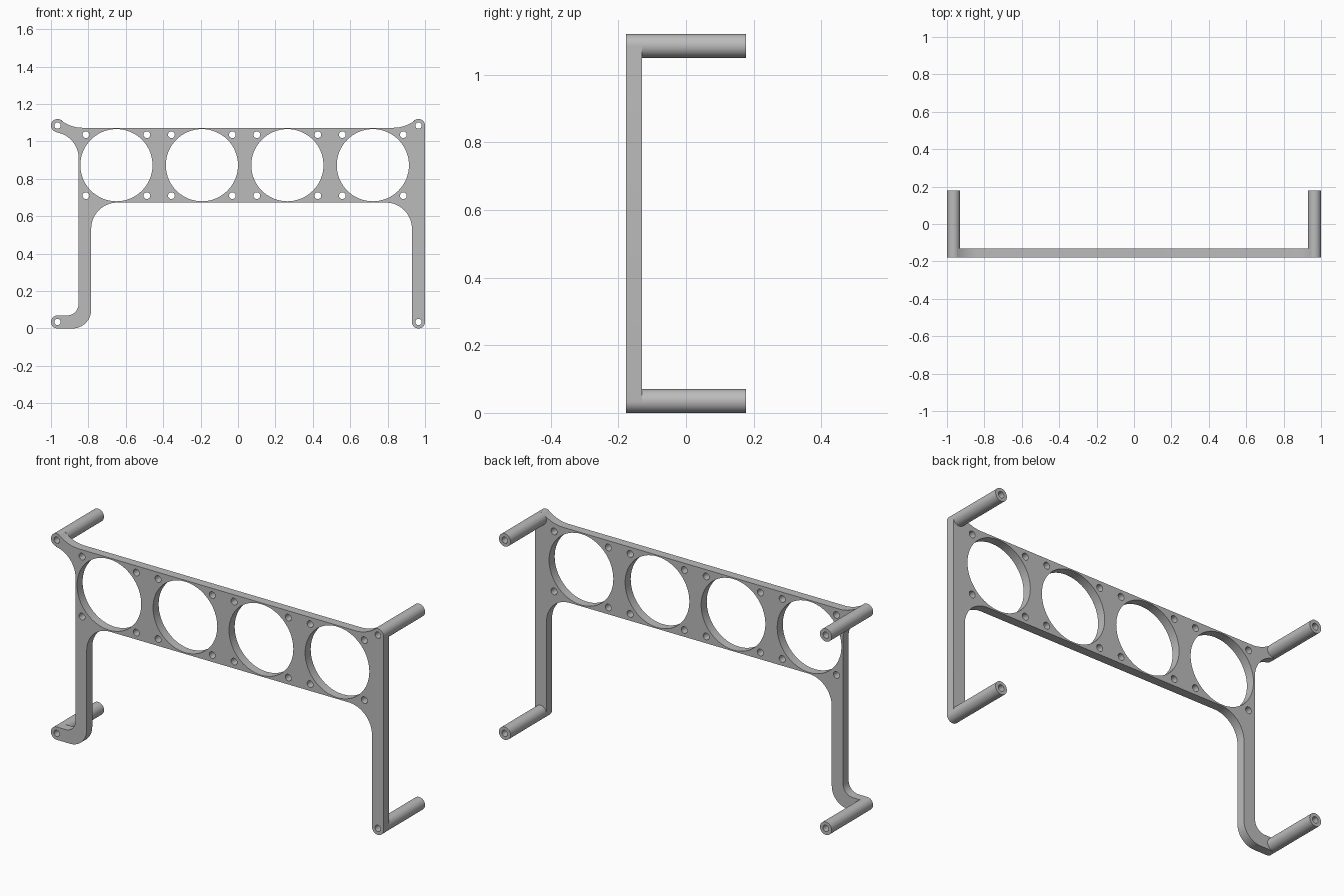
import bpy, bmesh
from math import cos, sin, radians, pi

cube = bpy.data.objects.get("Cube")
if cube:
    bpy.data.objects.remove(cube, do_unlink=True)

grey = bpy.data.materials.new("mid_grey")
grey.use_nodes = True
grey.diffuse_color = (0.5, 0.5, 0.5, 1)
grey.node_tree.nodes["Principled BSDF"].inputs["Base Color"].default_value = (0.5, 0.5, 0.5, 1)


def arc(cx, cz, r, start, end, steps=16):
    angles = [radians(start + (end - start) * i / steps) for i in range(steps + 1)]
    return [(cx + r * cos(a), cz + r * sin(a)) for a in angles]


def circle(cx, cz, r, steps=32):
    return arc(cx, cz, r, 0, 360, steps)[:-1]


def extrude_profile(name, loops, front, back):
    """Fill closed x-z loops, inner ones being holes, and extrude along y."""
    curve = bpy.data.curves.new(name + "_profile", "CURVE")
    curve.dimensions = "2D"
    curve.fill_mode = "BOTH"
    curve.extrude = (back - front) / 2
    for loop in loops:
        spline = curve.splines.new("POLY")
        spline.points.add(len(loop) - 1)
        for point, (x, z) in zip(spline.points, loop):
            point.co = (x, z, 0, 1)
        spline.use_cyclic_u = True
    helper = bpy.data.objects.new(name + "_helper", curve)
    bpy.context.collection.objects.link(helper)
    graph = bpy.context.evaluated_depsgraph_get()
    mesh = bpy.data.meshes.new_from_object(helper.evaluated_get(graph))
    bpy.data.objects.remove(helper, do_unlink=True)
    bpy.data.curves.remove(curve)

    bm = bmesh.new()
    bm.from_mesh(mesh)
    bmesh.ops.remove_doubles(bm, verts=bm.verts, dist=0.0002)
    for v in bm.verts:
        x, z, depth = v.co
        v.co = (x, (front + back) / 2 - depth, z)
    bmesh.ops.recalc_face_normals(bm, faces=bm.faces)
    bm.to_mesh(mesh)
    bm.free()
    mesh.name = name
    mesh.materials.clear()
    mesh.materials.append(grey)
    obj = bpy.data.objects.new(name, mesh)
    bpy.context.collection.objects.link(obj)
    bpy.ops.object.select_all(action="DESELECT")
    obj.select_set(True)
    bpy.context.view_layer.objects.active = obj
    bpy.ops.object.shade_smooth_by_angle(angle=pi / 6)


FRONT, PLATE_BACK, POST_BACK = -0.178, -0.13, 0.178
POST_X, LOW, HIGH = 0.965, 0.035, 1.085
POST_R, BORE_R = 0.035, 0.017
FAN_Z = 0.873
posts = [(side, x, level, z)
         for side, x in (("left", POST_X), ("right", -POST_X))
         for level, z in (("lower", LOW), ("upper", HIGH))]

# Frame outline, counter-clockwise from the straight leg's foot
outline = (
    arc(POST_X, LOW, POST_R, 180, 360)
    + arc(POST_X, HIGH, POST_R, 0, 120)
    + arc(0.83, 1.265, 0.192, -51, -90)
    + arc(-0.83, 1.265, 0.192, -90, -129)
    + arc(-POST_X, HIGH, POST_R, 60, 260)
    + arc(-0.992, 0.91, 0.14, 80, 0)
    + arc(-0.913, 0.13, 0.06, 0, -90)
    + arc(-POST_X, LOW, POST_R, 90, 270)
    + arc(-0.885, 0.1, 0.1, 270, 360)
    + arc(-0.645, 0.533, 0.14, 180, 90)
    + arc(0.79, 0.533, 0.14, 90, 0)
)

# Fan openings, their screw holes and the post bores
holes = [circle(x, z, BORE_R) for _, x, _, z in posts]
for i in range(4):
    fan_x = -0.65 + 0.457 * i
    holes.append(circle(fan_x, FAN_Z, 0.193, 64))
    holes += [circle(fan_x + dx, FAN_Z + dz, 0.018)
              for dx in (-0.163, 0.163) for dz in (-0.163, 0.163)]
extrude_profile("fan_frame", [outline] + holes, FRONT, PLATE_BACK)

# Hollow mounting posts behind the frame corners
for side, x, level, z in posts:
    extrude_profile(f"{side}_{level}_post",
                    [circle(x, z, POST_R), circle(x, z, BORE_R)],
                    PLATE_BACK, POST_BACK)
